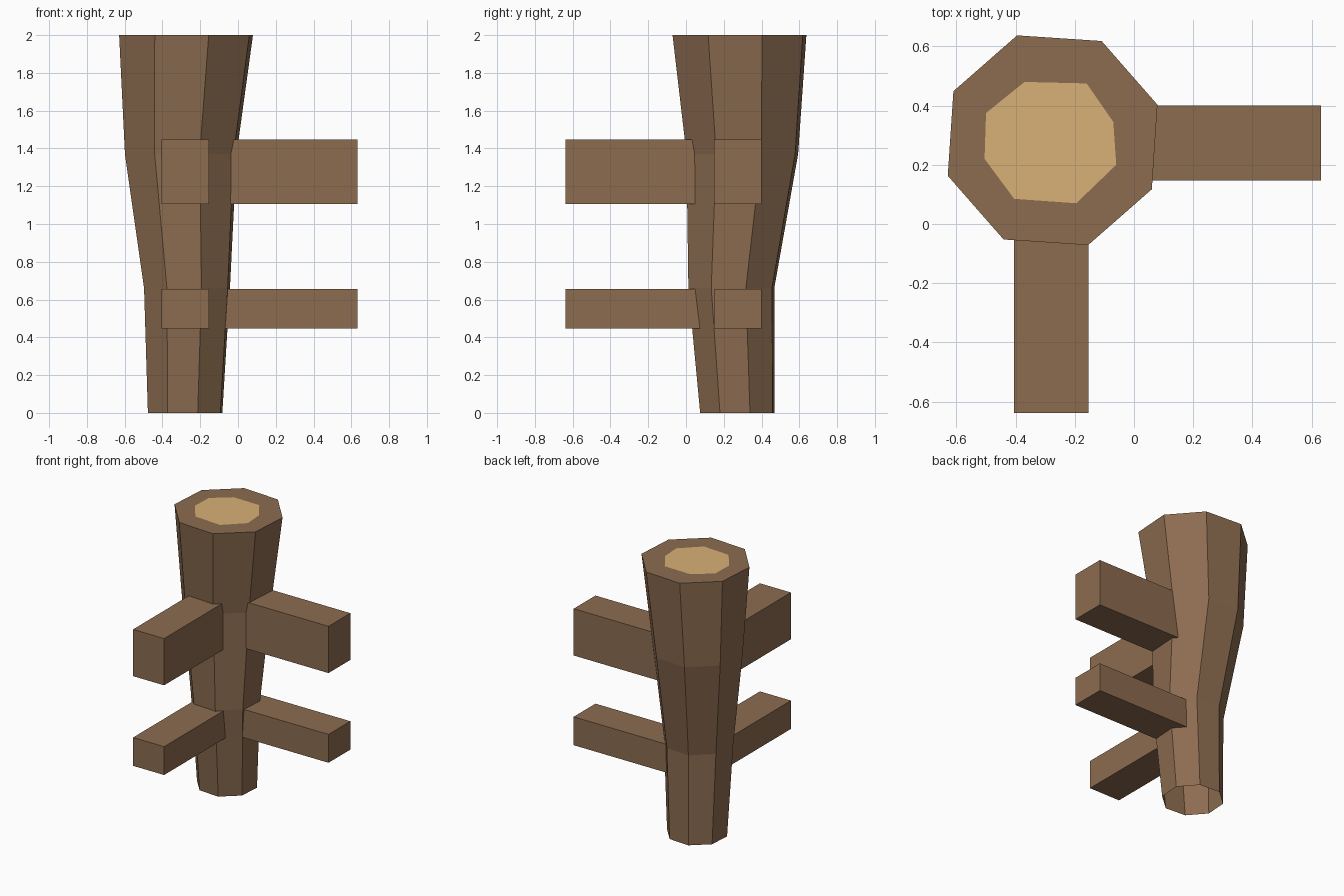
import bpy, bmesh, math

if "Cube" in bpy.data.objects:
    bpy.data.objects.remove(bpy.data.objects["Cube"])


def material(name, rgb):
    m = bpy.data.materials.new(name)
    m.diffuse_color = (*rgb, 1)
    m.use_nodes = True
    m.node_tree.nodes["Principled BSDF"].inputs["Base Color"].default_value = m.diffuse_color
    return m


bark = material("brown bark", (0.262, 0.150, 0.080))
cut_wood = material("pale cut wood", (0.694, 0.440, 0.181))


def finish(bm, name, mats):
    me = bpy.data.meshes.new(name)
    bm.to_mesh(me)
    bm.free()
    for m in mats:
        me.materials.append(m)
    ob = bpy.data.objects.new(name, me)
    bpy.context.collection.objects.link(ob)
    return ob


# Post: stacked octagon rings (centre x, y, height, radius), open underneath
rings = [(-0.28, 0.272, 0.0, 0.208), (-0.27, 0.24, 0.66, 0.24),
         (-0.303, 0.298, 1.37, 0.312), (-0.275, 0.283, 2.0, 0.374)]
heart = [(-0.06, 0.20), (-0.07, 0.345), (-0.16, 0.475), (-0.37, 0.48),
         (-0.50, 0.375), (-0.505, 0.22), (-0.405, 0.085), (-0.195, 0.07)]
bm = bmesh.new()
loops = []
for cx, cy, z, r in rings:
    angles = [math.radians(-26.3 + 45 * i) for i in range(8)]
    loops.append([bm.verts.new((cx + r * math.cos(a), cy + r * math.sin(a), z))
                  for a in angles])
# Inner outline of the sawn top
loops.append([bm.verts.new((x, y, 2.0)) for x, y in heart])
for lo, hi in zip(loops, loops[1:]):
    for i in range(8):
        j = (i + 1) % 8
        bm.faces.new((lo[i], lo[j], hi[j], hi[i]))
bm.faces.new(loops[-1]).material_index = 1
finish(bm, "post", [bark, cut_wood])


# Rails: two heights, on the right side and on the front
def rail(name, x0, x1, y0, y1, z0, z1):
    bm = bmesh.new()
    bmesh.ops.create_cube(bm, size=1)
    for v in bm.verts:
        v.co = (x1 if v.co.x > 0 else x0,
                y1 if v.co.y > 0 else y0,
                z1 if v.co.z > 0 else z0)
    finish(bm, name, [bark])


for level, z0, z1 in (("lower", 0.447, 0.655), ("upper", 1.105, 1.448)):
    rail(level + "_right_rail", -0.13, 0.632, 0.147, 0.40, z0, z1)
    rail(level + "_front_rail", -0.405, -0.153, -0.638, 0.13, z0, z1)
